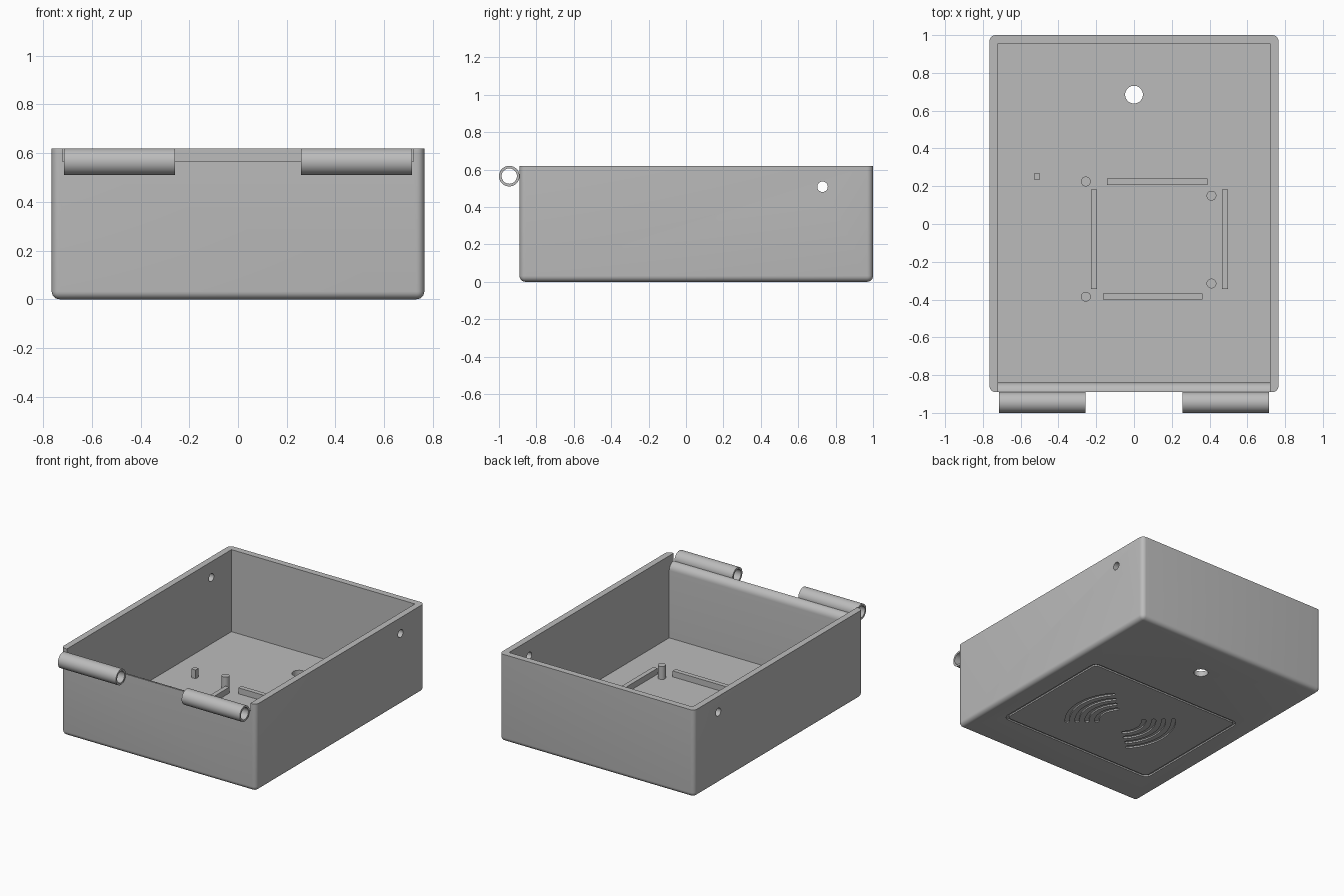
import bpy, bmesh, math
from mathutils import Vector

if "Cube" in bpy.data.objects:
    bpy.data.objects.remove(bpy.data.objects["Cube"])

grey = bpy.data.materials.new("light grey")
grey.diffuse_color = (0.5, 0.5, 0.5, 1)
grey.use_nodes = True
grey.node_tree.nodes["Principled BSDF"].inputs["Base Color"].default_value = grey.diffuse_color

HX, Y0, Y1, TOP = 0.765, -0.89, 1.0, 0.62   # outer case
IX, IY0, IY1, FLOOR = 0.72, -0.84, 0.955, 0.038  # inner cavity


def add(name, bm):
    bmesh.ops.recalc_face_normals(bm, faces=bm.faces)
    me = bpy.data.meshes.new(name)
    bm.to_mesh(me)
    bm.free()
    me.materials.append(grey)
    ob = bpy.data.objects.new(name, me)
    bpy.context.collection.objects.link(ob)
    return ob


def prism(name, pts, offset):
    """Extrude a closed loop of 3D points along an offset."""
    bm = bmesh.new()
    face = bm.faces.new([bm.verts.new(p) for p in pts])
    ext = bmesh.ops.extrude_face_region(bm, geom=[face], use_keep_orig=True)
    verts = [g for g in ext["geom"] if isinstance(g, bmesh.types.BMVert)]
    bmesh.ops.translate(bm, verts=verts, vec=Vector(offset))
    return add(name, bm)


def box(name, x0, x1, y0, y1, z0, z1):
    return prism(name, [(x0, y0, z0), (x1, y0, z0), (x1, y1, z0), (x0, y1, z0)],
                 (0, 0, z1 - z0))


def arc(cx, cy, r, a0, a1, n):
    return [(cx + r * math.cos(math.radians(a0 + (a1 - a0) * i / n)),
             cy + r * math.sin(math.radians(a0 + (a1 - a0) * i / n)))
            for i in range(n + 1)]


def cylinder(name, x, y, r, z0, z1, n=32):
    return prism(name, [(px, py, z0) for px, py in arc(x, y, r, 0, 360, n)[:-1]],
                 (0, 0, z1 - z0))


def x_cylinder(name, y, z, r, x0, x1, n=40):
    return prism(name, [(x0, py, pz) for py, pz in arc(y, z, r, 0, 360, n)[:-1]],
                 (x1 - x0, 0, 0))


def round_rect(x0, x1, y0, y1, r, n=6):
    return (arc(x1 - r, y1 - r, r, 0, 90, n) + arc(x0 + r, y1 - r, r, 90, 180, n)
            + arc(x0 + r, y0 + r, r, 180, 270, n) + arc(x1 - r, y0 + r, r, 270, 360, n))


def cut(ob, cutter):
    """Subtract the cutter and remove it."""
    mod = ob.modifiers.new("cut", "BOOLEAN")
    mod.operation, mod.solver, mod.object = "DIFFERENCE", "EXACT", cutter
    bpy.context.view_layer.update()
    me = bpy.data.meshes.new_from_object(
        ob.evaluated_get(bpy.context.evaluated_depsgraph_get()))
    ob.modifiers.clear()
    ob.data = me
    bpy.data.objects.remove(cutter)


# Case: box with rounded upright and bottom edges
case = box("case", -HX, HX, Y0, Y1, 0, TOP)
bm = bmesh.new()
bm.from_mesh(case.data)
edges = [e for e in bm.edges if min(v.co.z for v in e.verts) < 0.01]
bmesh.ops.bevel(bm, geom=edges, offset=0.032, segments=6, profile=0.5, affect="EDGES")
bm.to_mesh(case.data)
bm.free()
cut(case, box("cavity", -IX, IX, IY0, IY1, FLOOR, TOP + 0.1))

# Lowered front wall with its inner edge rounded over
profile = [(-1.1, 0.565)] + arc(Y0, 0.515, 0.05, 90, 0, 8) + [(-0.82, 0.515), (-0.82, 0.8), (-1.1, 0.8)]
cut(case, prism("front_notch", [(-IX, y, z) for y, z in profile], (2 * IX, 0, 0)))

# Side pin holes and floor hole
cut(case, x_cylinder("side_holes", 0.73, 0.508, 0.028, -1, 1, 32))
cut(case, cylinder("floor_hole", 0, 0.685, 0.047, -0.1, 0.2, 40))

# Engraved frame on the underside
DEEP = 0.01
frame = prism("frame_groove", [(x, y, -0.05) for x, y in round_rect(-0.615, 0.615, -0.605, 0.335, 0.045)],
              (0, 0, 0.05 + DEEP))
cut(frame, prism("frame_core", [(x, y, -0.1) for x, y in round_rect(-0.597, 0.597, -0.587, 0.317, 0.03)],
                 (0, 0, 0.2)))
cut(case, frame)

# Engraved round-ended wave arcs on both sides of the underside
W, CY = 0.014, -0.14
for side in (0, 180):
    for r in (0.155, 0.22, 0.285, 0.35):
        a0, a1 = side - 42, side + 42
        (ex, ey), (sx, sy) = arc(0, CY, r, a1, a0, 1)
        loop = (arc(0, CY, r + W, a0, a1, 20) + arc(ex, ey, W, a1, a1 + 180, 6)[1:-1]
                + arc(0, CY, r - W, a1, a0, 20) + arc(sx, sy, W, a0 + 180, a0 + 360, 6)[1:-1])
        cut(case, prism("wave_groove", [(x, y, -0.05) for x, y in loop], (0, 0, 0.05 + DEEP)))

# Hinge tubes along the front edge
parts = [case]
for name, x0, x1 in (("hinge_left", -0.714, -0.258), ("hinge_right", 0.258, 0.714)):
    tube = x_cylinder(name, -0.945, 0.565, 0.055, x0, x1)
    cut(tube, x_cylinder("bore", -0.945, 0.565, 0.041, x0 - 0.1, x1 + 0.1))
    parts.append(tube)

# Posts, ribs and peg standing on the floor
SUNK = FLOOR - 0.01
for i, (x, y) in enumerate([(-0.255, 0.225), (-0.255, -0.385), (0.41, 0.15), (0.41, -0.315)]):
    parts.append(cylinder(f"post_{i + 1}", x, y, 0.026, SUNK, 0.13))
for i, (x0, x1, y0, y1) in enumerate([(-0.142, 0.388, 0.207, 0.24), (-0.165, 0.362, -0.4, -0.367),
                                      (-0.227, -0.195, -0.345, 0.182), (0.465, 0.498, -0.345, 0.182)]):
    box(f"rib_{i + 1}", x0, x1, y0, y1, SUNK, 0.08)
box("peg", -0.53, -0.497, 0.235, 0.268, SUNK, 0.1)

# Smooth the rounded parts
for ob in parts:
    bpy.ops.object.select_all(action="DESELECT")
    ob.select_set(True)
    bpy.context.view_layer.objects.active = ob
    bpy.ops.object.shade_smooth_by_angle(angle=math.radians(30))
